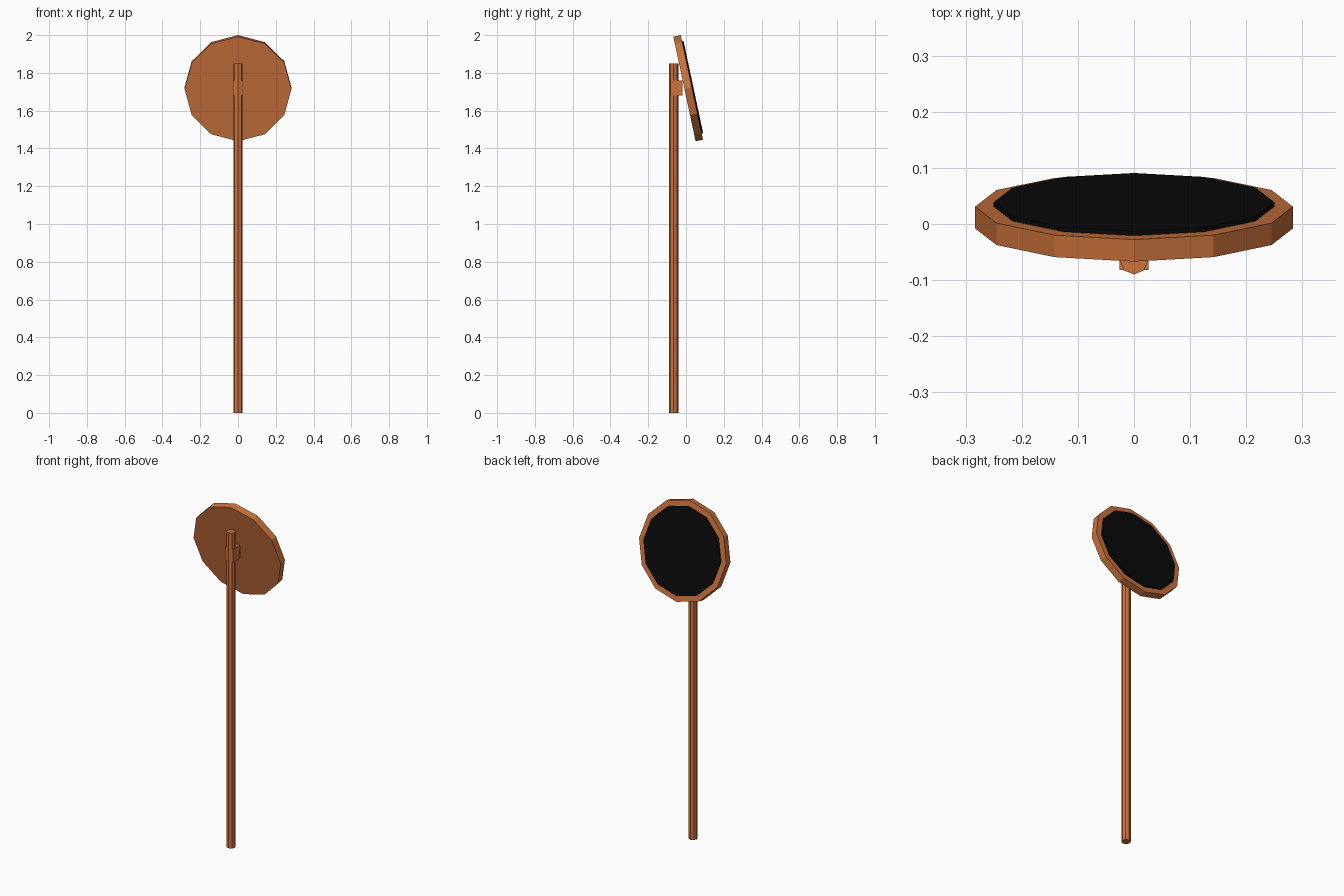
import bpy, math
from mathutils import Matrix, Vector

if "Cube" in bpy.data.objects:
    bpy.data.objects.remove(bpy.data.objects["Cube"])


def material(name, rgb):
    m = bpy.data.materials.new(name)
    m.diffuse_color = (*rgb, 1)
    m.use_nodes = True
    m.node_tree.nodes["Principled BSDF"].inputs["Base Color"].default_value = m.diffuse_color
    return m


copper = material("copper brown", (0.60, 0.17, 0.045))
black = material("black", (0.003, 0.003, 0.003))

TILT = math.radians(12)
NORMAL = Vector((0, math.cos(TILT), math.sin(TILT)))
CENTRE = Vector((0, 0.0115, 1.719))


def finish(name, mat):
    ob = bpy.context.object
    ob.name = name
    ob.data.materials.append(mat)
    return ob


def disc(name, radius, depth, offset, mat):
    """Twelve-sided plate facing backwards and slightly up."""
    bpy.ops.mesh.primitive_cylinder_add(vertices=12, radius=radius, depth=depth)
    ob = finish(name, mat)
    ob.matrix_world = (Matrix.Translation(CENTRE + NORMAL * offset)
                       @ Matrix.Rotation(TILT - math.pi / 2, 4, 'X'))
    return ob


# Tilted head: backing plate and dark face plate
disc("round_backing", 0.283, 0.04, 0.0, copper)
disc("dark_face", 0.25, 0.008, 0.024, black)

# Upright pole
bpy.ops.mesh.primitive_cylinder_add(vertices=8, radius=0.025, depth=1.85,
                                    location=(0, -0.065, 0.925))
finish("pole", copper)

# Bracket joining pole and head
bpy.ops.mesh.primitive_cube_add(size=1, location=(0, -0.05, 1.72))
bracket = finish("bracket", copper)
bracket.scale = (0.052, 0.064, 0.08)
